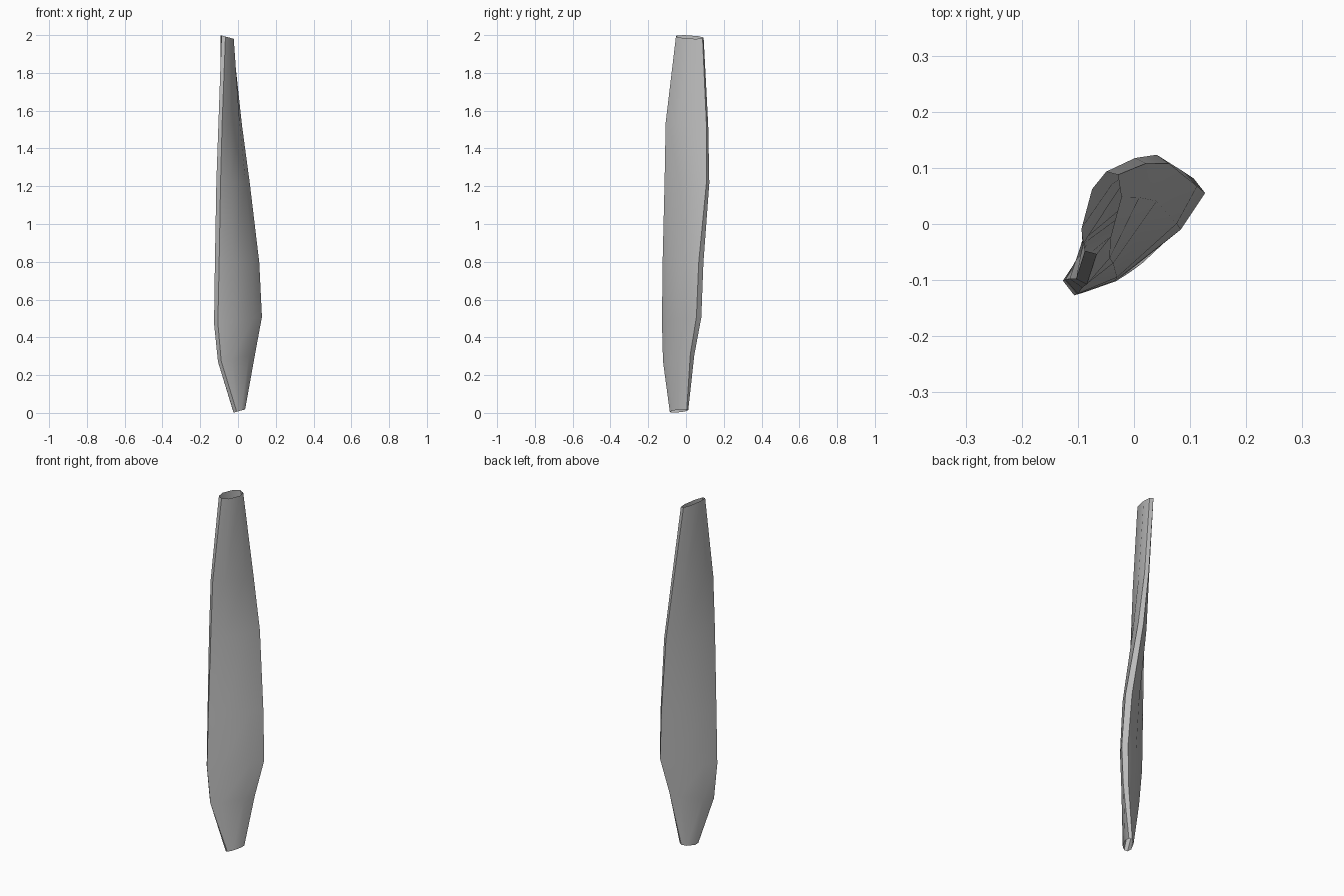
import bpy, bmesh
from math import cos, sin, radians

cube = bpy.data.objects.get("Cube")
if cube:
    bpy.data.objects.remove(cube)

# Blunt eight-sided section: (along chord, across thickness)
SECTION = [(1, -.4), (1, .4), (.5, 1), (-.5, 1),
           (-1, .4), (-1, -.4), (-.5, -1), (.5, -1)]

# Stations: height, centre x, centre y, half chord, half thickness, twist
STATIONS = [
    (.01, .007, -.037, .05, .022, 64),
    (.29, -.008, -.039, .115, .034, 39),
    (.49, 0, -.023, .148, .041, 38),
    (.79, -.005, -.016, .143, .042, 42),
    (1.22, -.026, .005, .135, .034, 55),
    (1.53, -.041, .005, .12, .027, 64),
    (1.99, -.058, .02, .073, .027, 75),
]


def ring(bm, z, cx, cy, chord, thick, twist):
    """Place one twisted section, its plane leaning with height."""
    c, s = cos(radians(twist)), sin(radians(twist))
    verts = []
    for u, v in SECTION:
        x = chord * u * c - thick * v * s
        y = chord * u * s + thick * v * c
        verts.append(bm.verts.new((cx + x, cy + y, z + .28 * (1 - z) * x)))
    return verts


# Twisted hollow blade, open at the root and the tip
bm = bmesh.new()
rings = [ring(bm, *station) for station in STATIONS]
for low, high in zip(rings, rings[1:]):
    for i in range(len(SECTION)):
        j = (i + 1) % len(SECTION)
        bm.faces.new((low[i], low[j], high[j], high[i]))
bmesh.ops.recalc_face_normals(bm, faces=bm.faces)
mesh = bpy.data.meshes.new("blade")
bm.to_mesh(mesh)
bm.free()
blade = bpy.data.objects.new("blade", mesh)
bpy.context.collection.objects.link(blade)

# Plain grey material
grey = bpy.data.materials.new("grey")
grey.use_nodes = True
colour = (.5, .5, .5, 1)
grey.diffuse_color = colour
grey.node_tree.nodes["Principled BSDF"].inputs["Base Color"].default_value = colour
mesh.materials.append(grey)

bpy.ops.object.select_all(action="DESELECT")
blade.select_set(True)
bpy.context.view_layer.objects.active = blade
bpy.ops.object.shade_smooth_by_angle(angle=radians(35))
